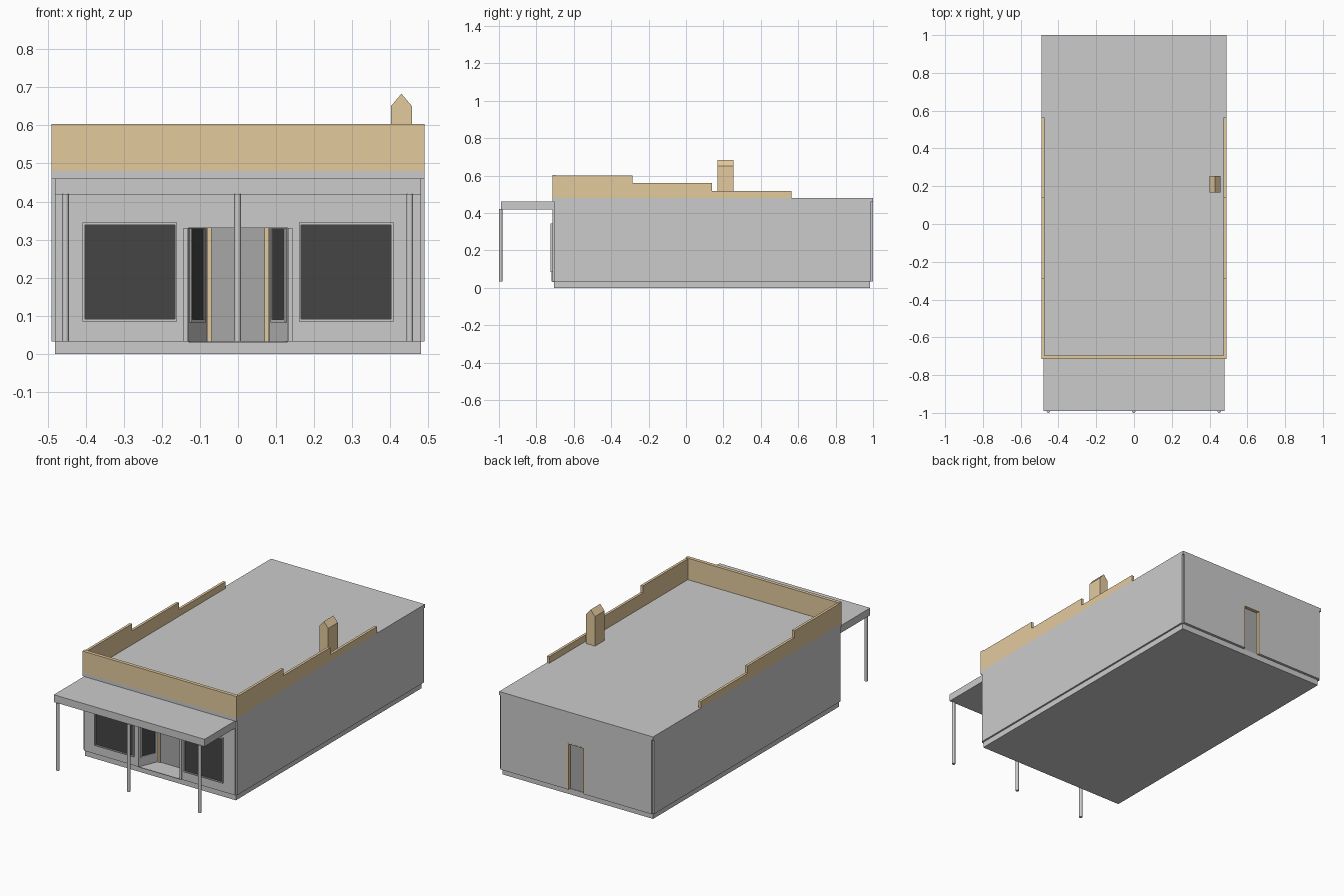
import bpy, bmesh
from mathutils import Vector

if "Cube" in bpy.data.objects:
    bpy.data.objects.remove(bpy.data.objects["Cube"])


def material(name, r, g, b):
    m = bpy.data.materials.new(name)
    m.diffuse_color = (r, g, b, 1)
    m.use_nodes = True
    m.node_tree.nodes["Principled BSDF"].inputs["Base Color"].default_value = m.diffuse_color
    return m


WOOD = material("tan_wood", 0.77, 0.59, 0.34)
GLASS = material("dark_glass", 0.06, 0.06, 0.06)
ROOF = material("roof_grey", 0.56, 0.56, 0.56)
BASE = material("base_grey", 0.65, 0.65, 0.65)
DOOR = material("door_grey", 0.39, 0.39, 0.39)


def prism(name, pts, direction, mat=None):
    """Extrude a closed outline of 3D points along a vector."""
    bm = bmesh.new()
    face = bm.faces.new([bm.verts.new(p) for p in pts])
    ext = bmesh.ops.extrude_face_region(bm, geom=[face])
    moved = [v for v in ext["geom"] if isinstance(v, bmesh.types.BMVert)]
    bmesh.ops.translate(bm, verts=moved, vec=direction)
    bmesh.ops.recalc_face_normals(bm, faces=bm.faces)
    me = bpy.data.meshes.new(name)
    bm.to_mesh(me)
    bm.free()
    ob = bpy.data.objects.new(name, me)
    bpy.context.collection.objects.link(ob)
    if mat:
        me.materials.append(mat)
    return ob


def box(name, x0, x1, y0, y1, z0, z1, mat=None):
    pts = [(x0, y0, z0), (x1, y0, z0), (x1, y1, z0), (x0, y1, z0)]
    return prism(name, pts, (0, 0, z1 - z0), mat)


def cut(target, cutter):
    cutter.hide_render = True
    cutter.hide_set(True)
    mod = target.modifiers.new("cut", "BOOLEAN")
    mod.object = cutter
    mod.solver = "EXACT"


def frame(name, x0, x1, y0, y1, z0, z1, t):
    """Rectangular window frame facing the front."""
    box(name + "_left", x0, x0 + t, y0, y1, z0, z1)
    box(name + "_right", x1 - t, x1, y0, y1, z0, z1)
    box(name + "_bottom", x0 + t, x1 - t, y0, y1, z0, z0 + t)
    box(name + "_top", x0 + t, x1 - t, y0, y1, z1 - t, z1)


FLOOR, EAVE, ROOF_TOP = 0.033, 0.46, 0.48
FRONT, BACK, W = -0.715, 1.0, 0.49
N = 0.01  # small notch at every wall corner

# Base, notched wall block and roof slab
box("base", -0.48, 0.48, FRONT + N, 0.985, 0, FLOOR, BASE)
outline = [(-W + N, FRONT), (W - N, FRONT), (W - N, FRONT + N), (W, FRONT + N),
           (W, BACK - N), (W - N, BACK - N), (W - N, BACK), (-W + N, BACK),
           (-W + N, BACK - N), (-W, BACK - N), (-W, FRONT + N), (-W + N, FRONT + N)]
walls = prism("walls", [(x, y, FLOOR) for x, y in outline], (0, 0, EAVE - FLOOR))
box("roof", -W, W, FRONT, BACK, EAVE, ROOF_TOP, ROOF)

# Splayed entrance recess and back door opening
INNER = -0.60
cut(walls, prism("entrance_cutter",
                 [(-0.132, FRONT - 0.0005, 0), (0.132, FRONT - 0.0005, 0),
                  (0.083, INNER, 0), (-0.083, INNER, 0)], (0, 0, 0.33)))
cut(walls, box("back_door_cutter", -0.057, 0.057, BACK - 0.025, BACK + 0.02, 0, 0.30))
box("entrance_floor", -0.13, 0.13, FRONT, INNER, FLOOR - 0.003, FLOOR, BASE)

# Front door and jambs
box("front_door", -0.07, 0.07, INNER - 0.003, INNER + 0.005, FLOOR, 0.33, DOOR)

for s, side in ((-1, "left"), (1, "right")):
    xs = sorted((s * 0.07, s * 0.082))
    box(side + "_front_door_jamb", *xs, INNER - 0.01, INNER + 0.005, FLOOR, 0.33, WOOD)
    xs = sorted((s * 0.131, s * 0.143))
    box(side + "_entrance_trim", *xs, FRONT - 0.004, FRONT + 0.004, FLOOR, 0.33)

    # Slanted side window in the recess: pane and two upright bars
    a, b = Vector((s * 0.132, FRONT, 0)), Vector((s * 0.083, INNER, 0))
    inward = Vector((-s * (INNER - FRONT), -0.049, 0)).normalized()

    def strip(name, t0, t1, z0, z1, depth, mat=None):
        p, q = a.lerp(b, t0), a.lerp(b, t1)
        up = Vector((0, 0, 1))
        return prism(side + name, [p + up * z0, q + up * z0, q + up * z1, p + up * z1],
                     inward * depth, mat)

    strip("_entrance_window", 0.15, 0.8, 0.088, 0.329, 0.002, GLASS)
    strip("_entrance_bar_outer", 0.08, 0.15, 0.083, 0.329, 0.005)
    strip("_entrance_bar_inner", 0.8, 0.87, 0.083, 0.329, 0.005)
    strip("_entrance_sill", 0.15, 0.8, 0.083, 0.09, 0.005)

    # Shop window and frame
    xs = sorted((s * 0.164, s * 0.404))
    box(side + "_shop_window", *xs, FRONT - 0.004, FRONT + 0.004, 0.09, 0.34, GLASS)
    frame(side + "_shop_frame", xs[0] - 0.004, xs[1] + 0.004,
          FRONT - 0.01, FRONT + 0.004, 0.085, 0.345, 0.006)

    # Back door jambs
    xs = sorted((s * 0.049, s * 0.057))
    box(side + "_back_door_jamb", *xs, BACK - 0.025, BACK + 0.001, FLOOR, 0.30, WOOD)

    # Stepped side parapet
    profile = [(FRONT + 0.02, ROOF_TOP), (0.565, ROOF_TOP), (0.565, 0.518), (0.14, 0.518),
               (0.14, 0.56), (-0.285, 0.56), (-0.285, 0.60), (FRONT + 0.02, 0.60)]
    prism(side + "_parapet", [(s * W, y, z) for y, z in profile], (-s * 0.015, 0, 0), WOOD)

box("back_door", -0.05, 0.05, BACK - 0.026, BACK - 0.018, FLOOR, 0.296, DOOR)
box("back_door_lintel", -0.049, 0.049, BACK - 0.025, BACK + 0.001, 0.295, 0.30, WOOD)
box("front_parapet", -W, W, FRONT, FRONT + 0.02, ROOF_TOP, 0.604, WOOD)

# Gabled chimney
prism("chimney", [(0.401, 0.168, ROOF_TOP), (0.457, 0.168, ROOF_TOP), (0.457, 0.168, 0.65),
                  (0.429, 0.168, 0.683), (0.401, 0.168, 0.65)], (0, 0.087, 0), WOOD)

# Canopy with three round posts
box("canopy", -0.48, 0.48, -0.99, FRONT, 0.418, EAVE)
for x, side in ((-0.453, "left"), (-0.001, "middle"), (0.451, "right")):
    bpy.ops.mesh.primitive_cylinder_add(vertices=16, radius=0.009, depth=0.42 - FLOOR,
                                        location=(x, -0.991, (0.42 + FLOOR) / 2))
    post = bpy.context.object
    post.name = side + "_canopy_post"
    bpy.ops.object.shade_smooth_by_angle()
